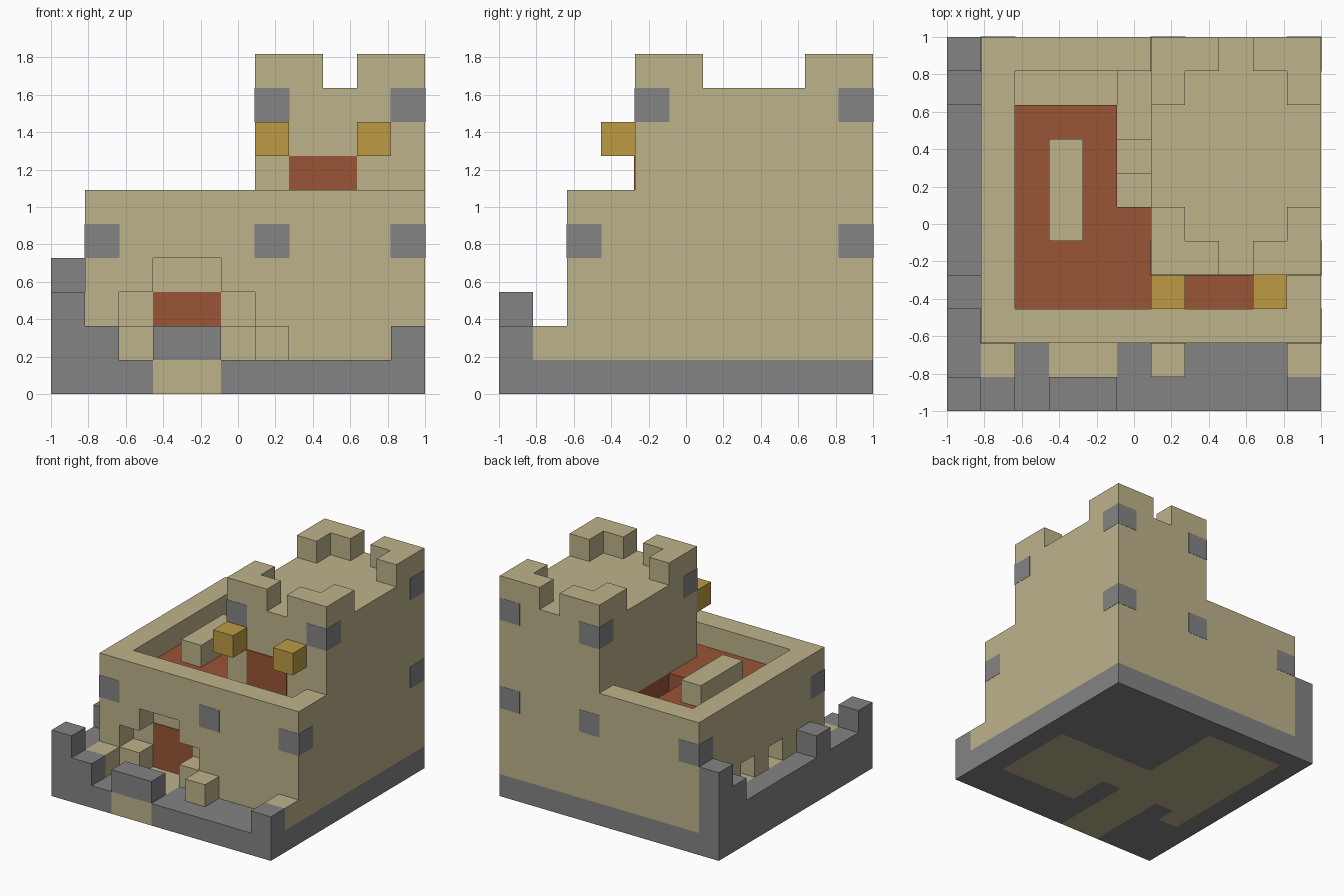
import bpy
import bmesh
from mathutils import Vector

if "Cube" in bpy.data.objects:
    bpy.data.objects.remove(bpy.data.objects["Cube"])

U = 2 / 11  # size of one building block


def material(name, rgb):
    m = bpy.data.materials.new(name)
    m.use_nodes = True
    m.diffuse_color = (*rgb, 1)
    m.node_tree.nodes["Principled BSDF"].inputs["Base Color"].default_value = (*rgb, 1)
    return m


SAND = material("sandstone", (0.51, 0.45, 0.26))
GRAY = material("gray stone", (0.23, 0.23, 0.23))
RED = material("red wood", (0.32, 0.09, 0.035))
GOLD = material("lamp gold", (0.51, 0.33, 0.06))


def part(name, mat, *boxes, grow=0.0):
    """One object made of boxes (x0, x1, y0, y1, z0, z1) counted in blocks."""
    bm = bmesh.new()
    for x0, x1, y0, y1, z0, z1 in boxes:
        lo = Vector((x0 - 5.5, y0 - 5.5, z0)) * U - Vector((grow,) * 3)
        hi = Vector((x1 - 5.5, y1 - 5.5, z1)) * U + Vector((grow,) * 3)
        verts = bmesh.ops.create_cube(bm, size=1)["verts"]
        for v in verts:
            v.co = Vector([(a + b) / 2 + c * (b - a) for a, b, c in zip(lo, hi, v.co)])
    mesh = bpy.data.meshes.new(name)
    bm.to_mesh(mesh)
    bm.free()
    mesh.materials.append(mat)
    obj = bpy.data.objects.new(name, mesh)
    bpy.context.collection.objects.link(obj)
    return obj


def cell(x, y, z):
    return (x, x + 1, y, y + 1, z, z + 1)


# Ground layer: gray border and sand floor with the entrance path
part("gray_foundation", GRAY,
     (0, 1, 0, 11, 0, 1), (1, 3, 0, 3, 0, 1), (2, 3, 3, 4, 0, 1),
     (5, 6, 0, 4, 0, 1), (6, 11, 0, 2, 0, 1), (10, 11, 2, 11, 0, 1),
     (1, 10, 10, 11, 0, 1), (5, 10, 6, 10, 0, 1))
part("sand_floor", SAND,
     (3, 5, 0, 4, 0, 1), (6, 10, 2, 6, 0, 1), (5, 6, 4, 6, 0, 1),
     (1, 5, 4, 10, 0, 1), (1, 2, 3, 4, 0, 1))

# Outer gray wall with raised corners
part("outer_wall", GRAY,
     (0, 1, 0, 11, 1, 2), cell(0, 0, 2), cell(0, 3, 2),
     (0, 1, 9, 11, 2, 3), cell(0, 10, 3),
     cell(1, 0, 1), cell(10, 0, 1), (3, 5, 0, 1, 1, 2))
part("yard_blocks", SAND, cell(1, 1, 1), cell(6, 1, 1), cell(10, 1, 1))

# Front wall with stepped doorway
part("front_wall", SAND,
     (1, 2, 2, 3, 1, 6), (6, 11, 2, 3, 1, 6), (2, 6, 2, 3, 4, 6),
     cell(2, 2, 3), cell(5, 2, 3))
part("door_sills", SAND, cell(2, 2, 1), cell(5, 2, 1))
part("door_backing", SAND, (2, 6, 3, 4, 1, 4))
part("front_door", RED, (3, 5, 2.97, 3, 1, 3))

# Left wall with two window slits, then the back and right walls
part("left_wall", SAND,
     (1, 2, 3, 10, 1, 2), (1, 2, 3, 10, 3, 6),
     (1, 2, 3, 5, 2, 3), cell(1, 6, 2), (1, 2, 8, 10, 2, 3))
part("back_wall", SAND, (1, 11, 10, 11, 1, 6))
part("right_wall", SAND, (10, 11, 3, 10, 1, 6))

# Upper floor, stairwell and roof block
part("upper_floor", RED,
     (2, 5, 3, 9, 4, 5), (5, 10, 3, 6, 4, 5), (6, 10, 6, 10, 4, 5))
part("stairs", SAND,
     (5, 6, 6, 7, 1, 4), (5, 6, 7, 8, 1, 3), (5, 6, 8, 10, 1, 2))
part("roof_block", SAND, (3, 4, 5, 8, 5, 6))

# Tower with corner battlements
part("tower", SAND,
     (6, 10, 4, 10, 1, 4), (6, 10, 4, 10, 5, 6), (6, 11, 4, 11, 6, 9))
part("tower_door", RED, (7, 9, 3.97, 4, 5, 7))
for side, x, dx in (("left", 6, 1), ("right", 10, -1)):
    for end, y, dy in (("front", 4, 1), ("back", 10, -1)):
        part(f"battlement_{end}_{side}", SAND,
             cell(x, y, 9), cell(x + dx, y, 9), cell(x, y + dy, 9))

# Lamps beside the tower door
for side, x in (("left", 6), ("right", 9)):
    part(f"lamp_{side}", GOLD, cell(x, 3, 7))

# Gray corner stones standing barely proud of the walls
part("wall_stones", GRAY, *[cell(x, y, 4) for x in (1, 6, 10) for y in (2, 10)], grow=0.002)
part("tower_stones", GRAY, *[cell(x, y, 8) for x in (6, 10) for y in (4, 10)], grow=0.002)
# Trim the stones that meet open floor so their tops stay hidden
for obj in (bpy.data.objects["wall_stones"], bpy.data.objects["tower_stones"]):
    for v in obj.data.vertices:
        v.co.z = round(v.co.z / U) * U
